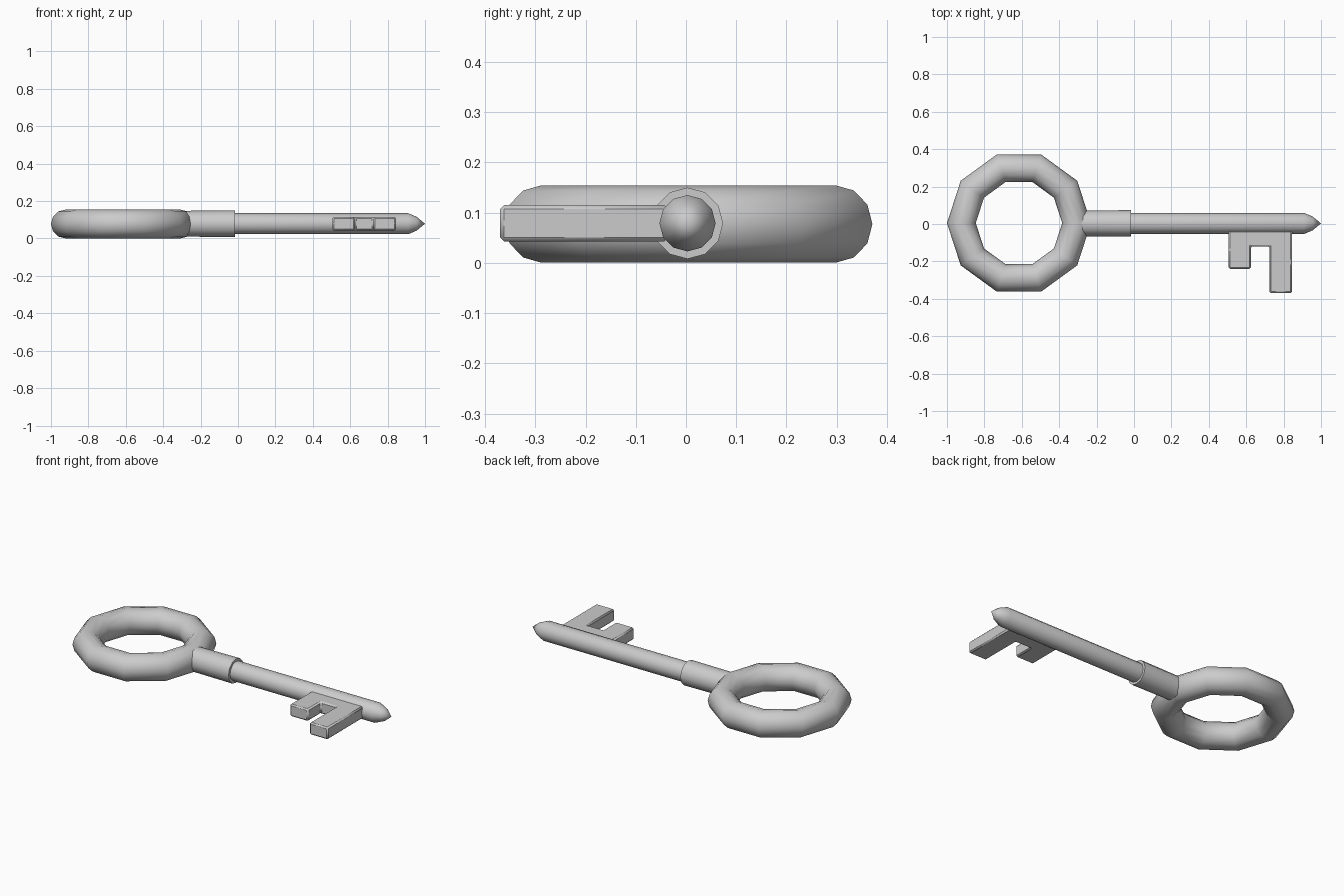
import bpy, bmesh, math

if "Cube" in bpy.data.objects:
    bpy.data.objects.remove(bpy.data.objects["Cube"])

CY, CZ = 0.003, 0.079


def finish(name, bm, angle=40):
    bmesh.ops.recalc_face_normals(bm, faces=bm.faces)
    mesh = bpy.data.meshes.new(name)
    bm.to_mesh(mesh)
    bm.free()
    ob = bpy.data.objects.new(name, mesh)
    bpy.context.collection.objects.link(ob)
    bpy.ops.object.select_all(action='DESELECT')
    ob.select_set(True)
    bpy.context.view_layer.objects.active = ob
    bpy.ops.object.shade_smooth_by_angle(angle=math.radians(angle))
    return ob


def lathe_x(name, profile, sides=12):
    """Spin (x, radius) points round the key's long axis; radius 0 makes a point."""
    bm = bmesh.new()
    rings = []
    for x, r in profile:
        if r == 0:
            rings.append([bm.verts.new((x, CY, CZ))] * sides)
        else:
            rings.append([bm.verts.new((x, CY + r * math.cos(i * math.tau / sides),
                                        CZ + r * math.sin(i * math.tau / sides)))
                          for i in range(sides)])
    for a, b in zip(rings, rings[1:]):
        for i in range(sides):
            j = (i + 1) % sides
            quad = list(dict.fromkeys((a[i], a[j], b[j], b[i])))
            bm.faces.new(quad)
    for ring in (rings[0], rings[-1]):
        if ring[0] is not ring[1]:
            bm.faces.new(ring)
    return finish(name, bm)


# Ten-sided ring handle
bpy.ops.mesh.primitive_torus_add(location=(-0.615, 0.005, 0.0775), major_segments=10,
                                 minor_segments=12, major_radius=0.308, minor_radius=0.077)
handle = bpy.context.object
handle.name = "ring_handle"
bpy.ops.object.shade_smooth_by_angle(angle=math.radians(40))

# Collar and pointed shaft
lathe_x("collar", [(-0.30, 0.069), (-0.015, 0.071)])
lathe_x("shaft", [(-0.05, 0.056), (0.91, 0.056), (0.955, 0.037), (1.0, 0)])

# Toothed bit: flat outline extruded, edges softened
outline = [(0.505, -0.035), (0.505, -0.24), (0.625, -0.24), (0.625, -0.12),
           (0.725, -0.12), (0.725, -0.37), (0.845, -0.37), (0.845, -0.035)]
bm = bmesh.new()
face = bm.faces.new([bm.verts.new((x, y, 0.043)) for x, y in outline])
top = bmesh.ops.extrude_face_region(bm, geom=[face])["geom"]
bmesh.ops.translate(bm, vec=(0, 0, 0.072),
                    verts=[v for v in top if isinstance(v, bmesh.types.BMVert)])
bit = finish("toothed_bit", bm, 30)
bevel = bit.modifiers.new("soft_edges", 'BEVEL')
bevel.width = 0.008
bevel.segments = 1
